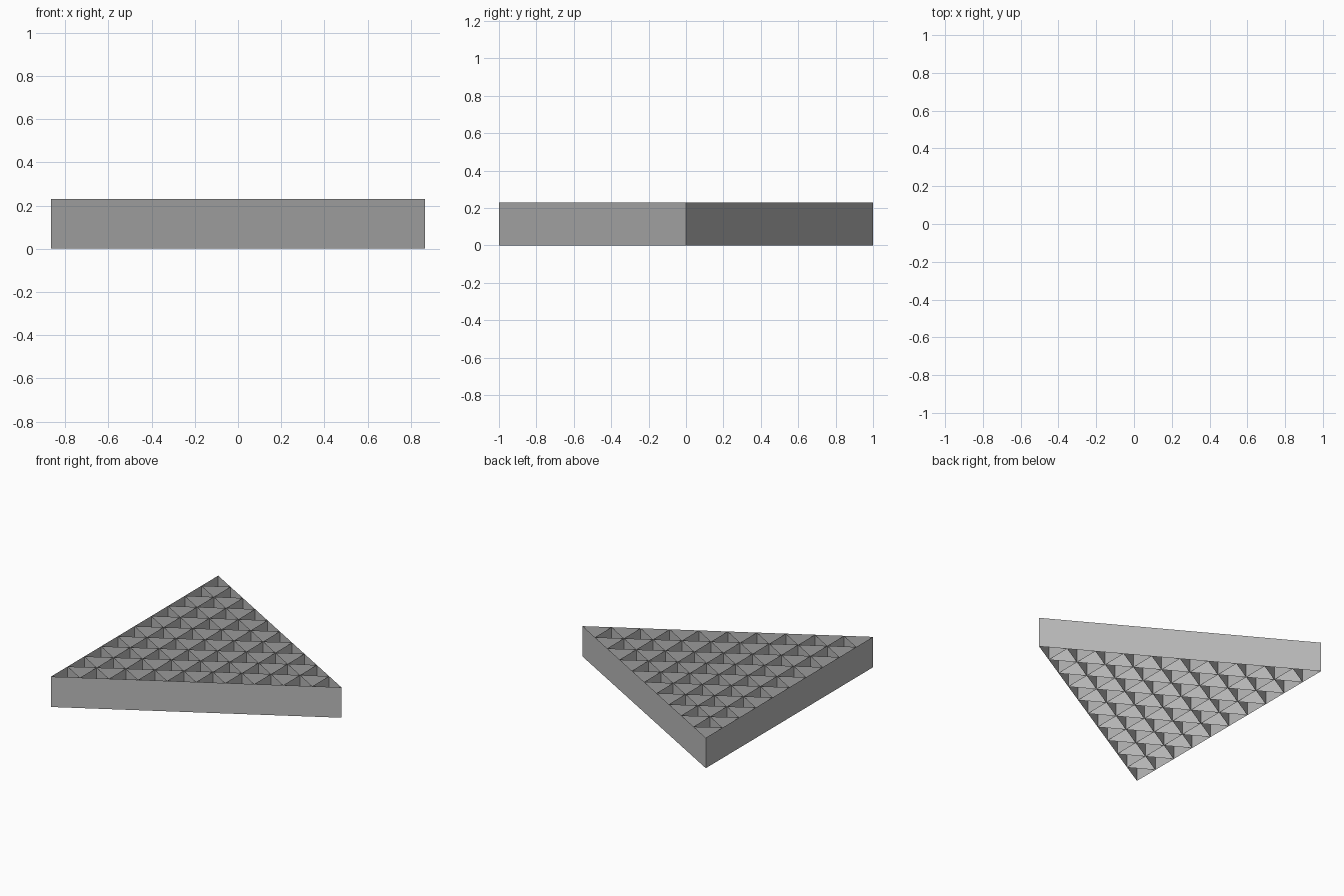
import bpy
import bmesh
from math import sqrt

CELLS = 10             # triangles along each side
SIDE = 2.0
HEIGHT = 0.23
HALF_WALL = 0.005      # each cell leaves half a wall around its edge

default = bpy.data.objects.get("Cube")
if default:
    bpy.data.objects.remove(default, do_unlink=True)

# Plain grey material
grey = bpy.data.materials.new("plain_grey")
grey.use_nodes = True
colour = (0.5, 0.5, 0.5, 1.0)
grey.diffuse_color = colour
grey.node_tree.nodes["Principled BSDF"].inputs["Base Color"].default_value = colour

# Flat triangular sheet divided into equal triangles
bm = bmesh.new()
step = SIDE / CELLS
row = step * sqrt(3) / 2
grid = {}
for i in range(CELLS + 1):
    for j in range(CELLS + 1 - i):
        x = (i - CELLS / 2) * row
        y = -SIDE / 2 + (j + i / 2) * step
        grid[i, j] = bm.verts.new((x, y, 0))
for i in range(CELLS):
    for j in range(CELLS - i):
        bm.faces.new((grid[i, j], grid[i + 1, j], grid[i, j + 1]))
        if i + j < CELLS - 1:
            bm.faces.new((grid[i + 1, j], grid[i + 1, j + 1], grid[i, j + 1]))

# Open every cell, leaving only the thin walls between them
cells = list(bm.faces)
bmesh.ops.inset_individual(bm, faces=cells, thickness=HALF_WALL, use_even_offset=True)
bmesh.ops.delete(bm, geom=cells, context="FACES")

mesh = bpy.data.meshes.new("triangular_lattice")
bm.to_mesh(mesh)
bm.free()
mesh.materials.append(grey)
lattice = bpy.data.objects.new("triangular_lattice", mesh)
bpy.context.collection.objects.link(lattice)

# Raise the walls to full height
walls = lattice.modifiers.new("wall_height", "SOLIDIFY")
walls.thickness = HEIGHT
walls.offset = 1
